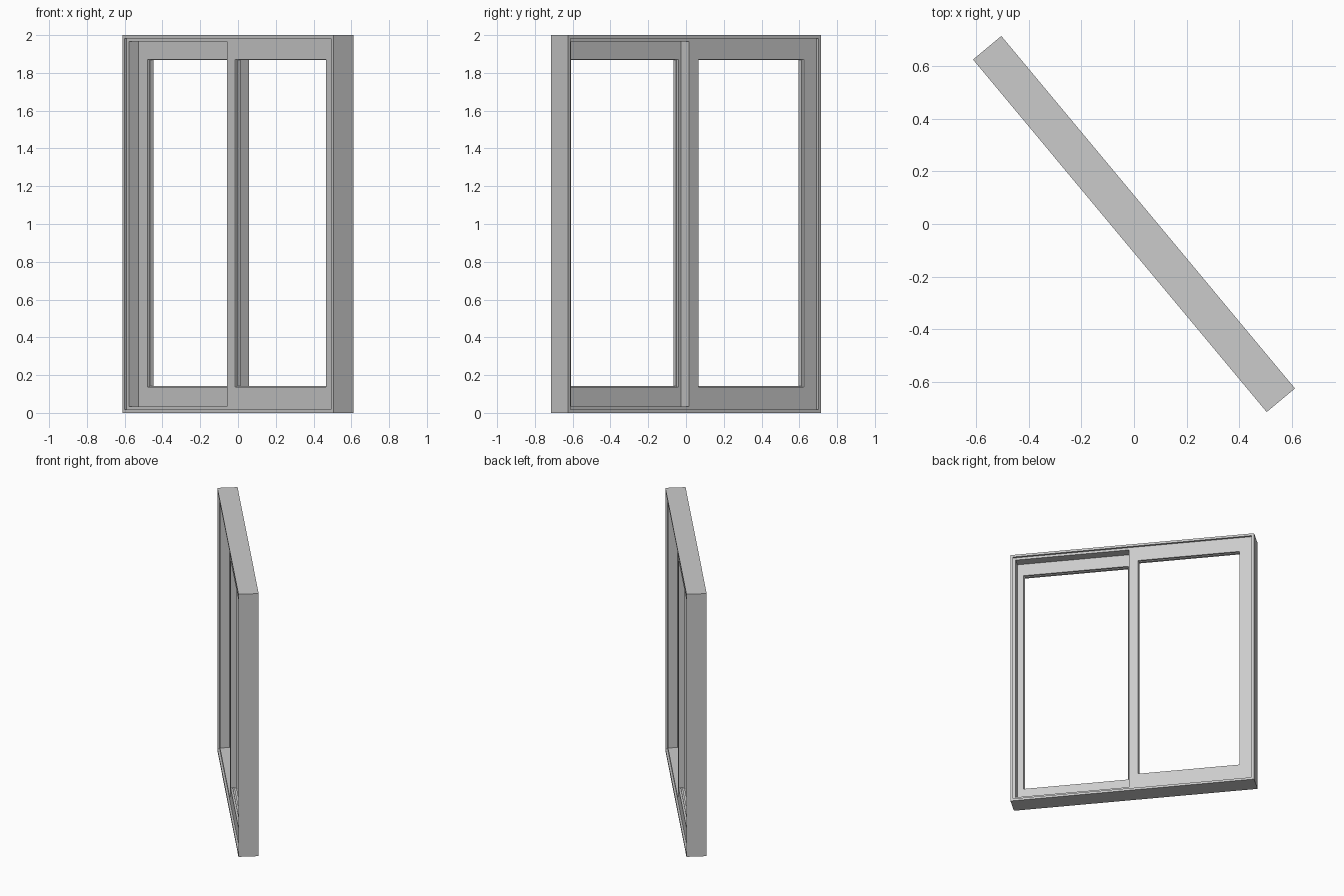
import bpy
import bmesh
import math
from mathutils import Matrix

if "Cube" in bpy.data.objects:
    bpy.data.objects.remove(bpy.data.objects["Cube"], do_unlink=True)

# One plain grey for the whole window
GREY = (0.6, 0.6, 0.6, 1.0)
grey = bpy.data.materials.new("window_grey")
grey.use_nodes = True
grey.diffuse_color = GREY
grey.node_tree.nodes["Principled BSDF"].inputs["Base Color"].default_value = GREY

TURN = Matrix.Rotation(math.radians(-50.2), 4, "Z")
HALF, DEPTH, HEIGHT = 0.872, 0.07, 2.0      # half width, half depth, height
LIP, JAMB = 0.017, 0.035                    # frame thickness at the rim and inside
FACE, GAP = 0.055, 0.013                    # sash outer and inner planes
OVERLAP = 0.025                             # half overlap of the two sashes
RAIL_LOW, RAIL_HIGH = 0.137, 1.872          # opening heights


def finish(name, bm):
    bmesh.ops.recalc_face_normals(bm, faces=bm.faces)
    bm.transform(TURN)
    mesh = bpy.data.meshes.new(name)
    bm.to_mesh(mesh)
    bm.free()
    mesh.materials.append(grey)
    obj = bpy.data.objects.new(name, mesh)
    bpy.context.collection.objects.link(obj)
    return obj


def ring(name, outer, inner, y0, y1):
    """Rectangular frame; outer and inner are (x0, x1, z0, z1)."""
    bm = bmesh.new()
    loops = []
    for x0, x1, z0, z1 in (outer, inner):
        for y in (y0, y1):
            loops.append([bm.verts.new((x, y, z)) for x, z in
                          ((x0, z0), (x1, z0), (x1, z1), (x0, z1))])
    out_front, out_back, in_front, in_back = loops
    for a, b in ((out_front, out_back), (out_back, in_back),
                 (in_back, in_front), (in_front, out_front)):
        for i in range(4):
            j = (i + 1) % 4
            bm.faces.new((a[i], a[j], b[j], b[i]))
    return finish(name, bm)


def inset(rect, d):
    x0, x1, z0, z1 = rect
    return (x0 + d, x1 - d, z0 + d, z1 - d)


def sash(name, outer, inner, y0, y1):
    """Sash frame with a thin glazing bead around its opening."""
    ring(name + "_frame", outer, inner, y0, y1)
    mid = (y0 + y1) / 2
    ring(name + "_glazing_bead", inset(inner, -0.002), inset(inner, 0.005),
         mid - 0.007, mid + 0.007)


# Fixed outer frame: full-depth rim and the slightly recessed inner jamb
whole = (-HALF, HALF, 0, HEIGHT)
ring("outer_frame", whole, inset(whole, LIP), -DEPTH, DEPTH)
ring("inner_jamb", inset(whole, LIP), inset(whole, JAMB), -FACE, FACE)

# Two sliding sashes on separate tracks
low, high, side = JAMB, HEIGHT - JAMB, HALF - JAMB
sash("rear_sash", (-side, OVERLAP, low, high),
     (-0.766, -0.039, RAIL_LOW, RAIL_HIGH), GAP, FACE)
sash("front_sash", (-OVERLAP, side, low, high),
     (0.042, 0.792, RAIL_LOW, RAIL_HIGH), -FACE, -GAP)

# Interlock strip closing the gap where the sashes meet
bm = bmesh.new()
bmesh.ops.create_cube(bm, size=1)
bm.transform(Matrix.Translation((0, 0, HEIGHT / 2))
             @ Matrix.Diagonal((2 * OVERLAP, 2 * GAP, high - low, 1)))
finish("meeting_interlock", bm)
